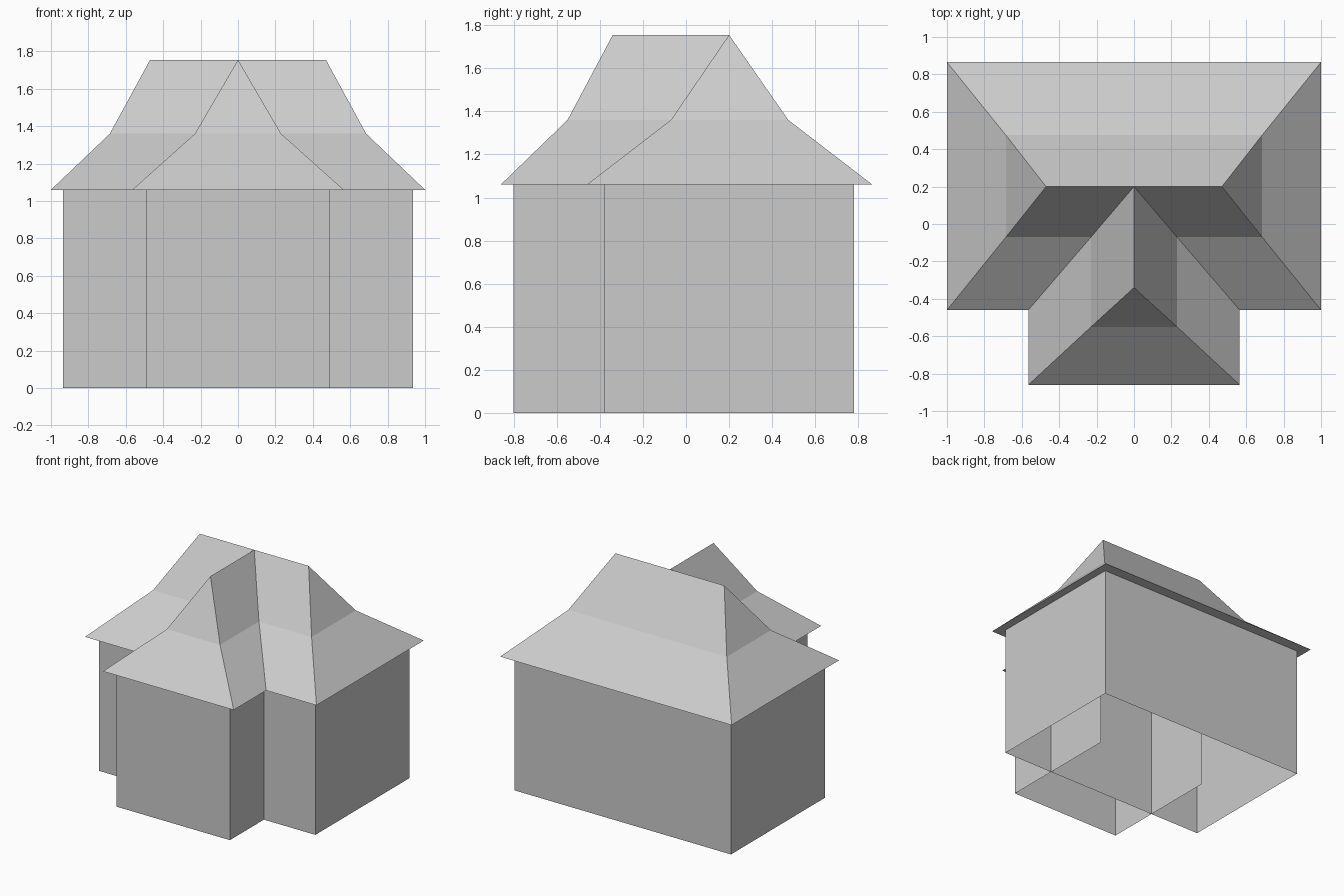
import bpy
import bmesh

cube = bpy.data.objects.get("Cube")
if cube:
    bpy.data.objects.remove(cube, do_unlink=True)

grey = bpy.data.materials.new("light grey")
grey.use_nodes = True
COLOUR = (0.6, 0.6, 0.6, 1)
grey.diffuse_color = COLOUR
grey.node_tree.nodes["Principled BSDF"].inputs["Base Color"].default_value = COLOUR

EAVE, BREAK, RIDGE = 1.06, 1.36, 1.755


def loft(name, levels, closed=True, soffit=False):
    """Stack rectangles (half width, front y, back y, z); leave the back open if not closed."""
    bm = bmesh.new()
    rings = []
    for w, front, back, z in levels:
        plan = [(-w, back), (-w, front), (w, front), (w, back)]
        rings.append([bm.verts.new((x, y, z)) for x, y in plan])
    for low, high in zip(rings, rings[1:]):
        for i in range(4 if closed else 3):
            j = (i + 1) % 4
            bm.faces.new((low[i], low[j], high[j], high[i]))
    if soffit:
        bm.faces.new(rings[0][::-1])
    # Collapse the top rectangle into a ridge line
    bmesh.ops.remove_doubles(bm, verts=bm.verts, dist=0.0005)
    mesh = bpy.data.meshes.new(name)
    bm.to_mesh(mesh)
    bm.free()
    mesh.materials.append(grey)
    obj = bpy.data.objects.new(name, mesh)
    bpy.context.collection.objects.link(obj)
    return obj


# Walls, open underneath; the wing walls run back inside the main block
loft("main_walls", [(0.935, -0.38, 0.78, z) for z in (0, EAVE)])
loft("wing_walls", [(0.49, -0.80, 0.20, z) for z in (0, EAVE)], closed=False)

# Hipped roofs with a steeper upper slope
loft("main_roof", [(1.0, -0.46, 0.865, EAVE),
                   (0.685, -0.07, 0.475, BREAK),
                   (0.47, 0.20, 0.20, RIDGE)], soffit=True)

# Wing roof ends on the valley lines of the main roof
loft("wing_roof", [(0.565, -0.86, -0.46, EAVE),
                   (0.23, -0.55, -0.07, BREAK),
                   (0, -0.34, 0.20, RIDGE)], closed=False, soffit=True)
